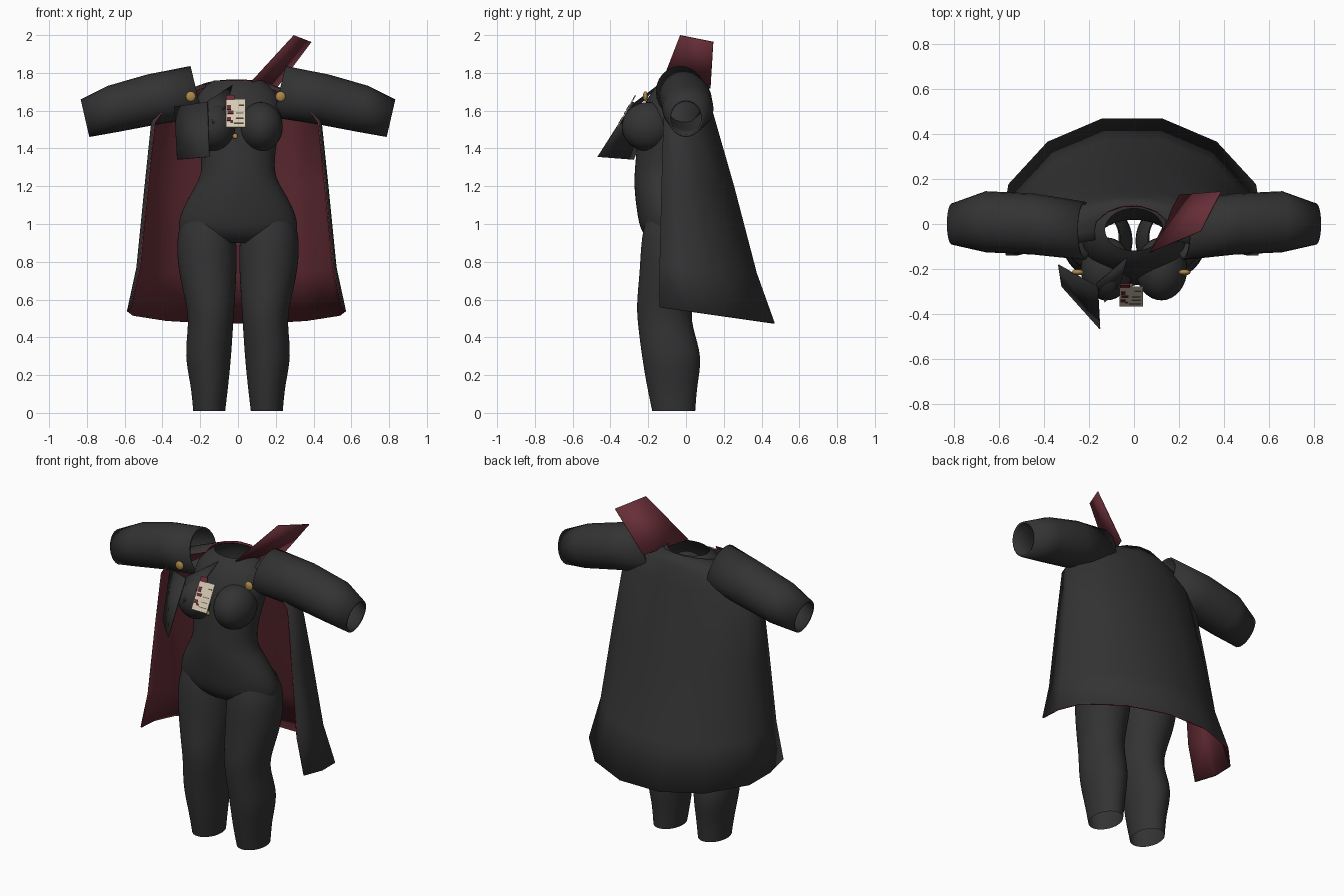
import bpy, bmesh, math
from mathutils import Matrix, Vector

cube = bpy.data.objects.get("Cube")
if cube:
    bpy.data.objects.remove(cube, do_unlink=True)


def material(name, rgb):
    m = bpy.data.materials.new(name)
    m.use_nodes = True
    m.diffuse_color = (*rgb, 1)
    bsdf = next(n for n in m.node_tree.nodes if n.type == "BSDF_PRINCIPLED")
    bsdf.inputs["Base Color"].default_value = (*rgb, 1)
    bsdf.inputs["Roughness"].default_value = 0.8
    return m


BLACK = material("charcoal cloth", (0.033, 0.033, 0.034))
RED = material("wine red lining", (0.135, 0.027, 0.038))
CREAM = material("cream card", (0.68, 0.59, 0.45))
GOLD = material("gold", (0.42, 0.25, 0.06))
BROWN = material("dark print", (0.12, 0.08, 0.06))


def finish(ob, mats, angle):
    for m in mats:
        ob.data.materials.append(m)
    bpy.ops.object.select_all(action="DESELECT")
    ob.select_set(True)
    bpy.context.view_layer.objects.active = ob
    bpy.ops.object.shade_smooth_by_angle(angle=math.radians(angle))
    return ob


def mesh_object(name, verts, faces, mats, angle=60, recalc=True):
    me = bpy.data.meshes.new(name)
    me.from_pydata(verts, [], faces)
    if recalc:
        bm = bmesh.new()
        bm.from_mesh(me)
        bmesh.ops.recalc_face_normals(bm, faces=bm.faces)
        bm.to_mesh(me)
        bm.free()
    ob = bpy.data.objects.new(name, me)
    bpy.context.collection.objects.link(ob)
    return finish(ob, mats, angle)


def solidify(ob, thickness, inner=0):
    s = ob.modifiers.new("thickness", "SOLIDIFY")
    s.thickness, s.offset = thickness, -1
    s.material_offset = s.material_offset_rim = inner


def tube(name, rings, smooth=2):
    """Join equally sized rings of points into an open tube."""
    n = len(rings[0])
    faces = [(r * n + i, r * n + (i + 1) % n, (r + 1) * n + (i + 1) % n, (r + 1) * n + i)
             for r in range(len(rings) - 1) for i in range(n)]
    ob = mesh_object(name, [p for ring in rings for p in ring], faces, [BLACK])
    if smooth:
        ob.modifiers.new("rounding", "SUBSURF").levels = smooth
        ob.modifiers[-1].render_levels = smooth
    return ob


def level_ring(z, x0, x1, y0, y1, n=24):
    cx, cy, rx, ry = (x0 + x1) / 2, (y0 + y1) / 2, (x1 - x0) / 2, (y1 - y0) / 2
    return [(cx + rx * math.cos(t), cy + ry * math.sin(t), z)
            for t in (2 * math.pi * i / n for i in range(n))]


# torso: height, half width, front, back
torso = [(1.76, .13, -.12, .07), (1.72, .19, -.17, .09), (1.65, .235, -.215, .10),
         (1.55, .23, -.25, .09), (1.42, .205, -.26, .04), (1.27, .187, -.275, .01),
         (1.18, .24, -.275, .04), (1.07, .305, -.262, .08), (.95, .33, -.242, .11),
         (.9, .26, -.17, .06)]
tube("torso", [level_ring(z, -w, w, f, b) for z, w, f, b in torso])

# legs: height, inner, outer, front, back
leg = [(1.05, .06, .28, -.2, .06), (.95, .003, .33, -.238, .105), (.75, .005, .32, -.245, .09),
       (.57, .018, .272, -.265, .03), (.46, .025, .262, -.255, .03), (.3, .035, .285, -.235, .09),
       (.15, .05, .25, -.21, .06), (.01, .067, .238, -.18, .05)]

# sleeves: x, y, z of the axis, depth radius, height radius
sleeve = [(.22, -.03, 1.7, .13, .14), (.45, 0, 1.66, .136, .135),
          (.66, .01, 1.61, .136, .125), (.81, 0, 1.56, .092, .102)]
tilt = math.radians(13)


def sleeve_ring(s, x, y, z, ry, rz, n=24):
    pts = []
    for i in range(n):
        t = 2 * math.pi * i / n
        up = rz * math.sin(t)
        pts.append((s * (x + up * math.sin(tilt)), y + ry * math.cos(t), z + up * math.cos(tilt)))
    return pts


for side, s in (("left", 1), ("right", -1)):
    rings = [level_ring(z, *sorted((s * a, s * b)), f, k) for z, a, b, f, k in leg]
    tube(side + "_leg", rings)
    solidify(tube(side + "_sleeve", [sleeve_ring(s, *r) for r in sleeve], 0), .012)

    # bust
    bpy.ops.mesh.primitive_uv_sphere_add(segments=32, ring_count=20, location=(s * .122, -.2, 1.515))
    ob = bpy.context.object
    ob.name = side + "_bust"
    ob.scale = (.115, .14, .13)
    finish(ob, [BLACK], 60)


# gold studs
def stud(name, loc, r):
    bpy.ops.mesh.primitive_uv_sphere_add(segments=12, ring_count=8, location=loc)
    ob = bpy.context.object
    ob.name = name
    ob.scale = (r, r * .5, r)
    finish(ob, [GOLD], 60)


stud("right_stud", (-.25, -.215, 1.675), .027)
stud("left_stud", (.225, -.215, 1.675), .027)
stud("centre_stud", (-.015, -.272, 1.465), .014)

# cape: side height, back height, half width, front edge, back
cape = [(.56, .475, .58, -.14, .47), (.78, .74, .53, -.14, .375), (1.2, 1.2, .487, -.13, .255),
        (1.54, 1.6, .45, -.12, .14), (1.66, 1.7, .36, -.11, .115), (1.73, 1.765, .17, -.07, .085)]
half = [(.97, 0), (1, .25), (.95, .52), (.65, .83), (.23, 1)]
outline = [(-a, b) for a, b in half] + half[::-1]
verts = [(a * w - .008, f + b * (k - f), zs + b * (zb - zs))
         for zs, zb, w, f, k in cape for a, b in outline]
n = len(outline)
faces = [(r * n + i, (r + 1) * n + i, (r + 1) * n + i + 1, r * n + i + 1)
         for r in range(len(cape) - 1) for i in range(n - 1)]
solidify(mesh_object("cape", verts, faces, [BLACK, RED], 40, False), .008, 1)


# collar flaps
def flap(name, pts, mat):
    solidify(mesh_object(name, pts, [(0, 1, 2, 3)], [mat], 30, False), .005)


flap("raised_collar", [(.295, -.03, 2), (.385, .145, 1.965), (.2, .13, 1.72), (.07, -.125, 1.755)], RED)
flap("hanging_collar", [(-.335, -.18, 1.62), (-.16, -.28, 1.645), (-.15, -.465, 1.355), (-.32, -.275, 1.34)], BLACK)
flap("collar_strap", [(-.03, -.15, 1.735), (-.17, -.27, 1.645), (-.13, -.35, 1.53), (-.06, -.27, 1.63)], BLACK)

# badge, printed marks and clip, all laid out on the tilted card
frame = Matrix.Translation((-.012, -.322, 1.585)) @ Matrix.Rotation(-.515, 4, "X")


def plate(name, mat, x, z, w, h, y=0, d=.006):
    bpy.ops.mesh.primitive_cube_add(size=1)
    ob = bpy.context.object
    ob.name = name
    ob.matrix_world = frame @ Matrix.Translation(Vector((x, y, z))) @ Matrix.Diagonal((w, d, h, 1))
    finish(ob, [mat], 30)


plate("badge_card", CREAM, 0, 0, .104, .17)
plate("badge_clip", RED, -.028, .095, .045, .03)
for x, z, w, h in ((-.035, .035, .02, .03), (-.028, .005, .03, .018), (-.036, -.035, .022, .022),
                   (-.022, -.05, .014, .012)):
    plate("badge_red_mark", RED, x, z, w, h, -.004, .003)
for x, z, w, h in ((.03, .05, .025, .005), (.022, 0, .04, .004), (.022, -.03, .04, .004),
                   (.015, -.06, .05, .004)):
    plate("badge_printed_line", BROWN, x, z, w, h, -.004, .003)
